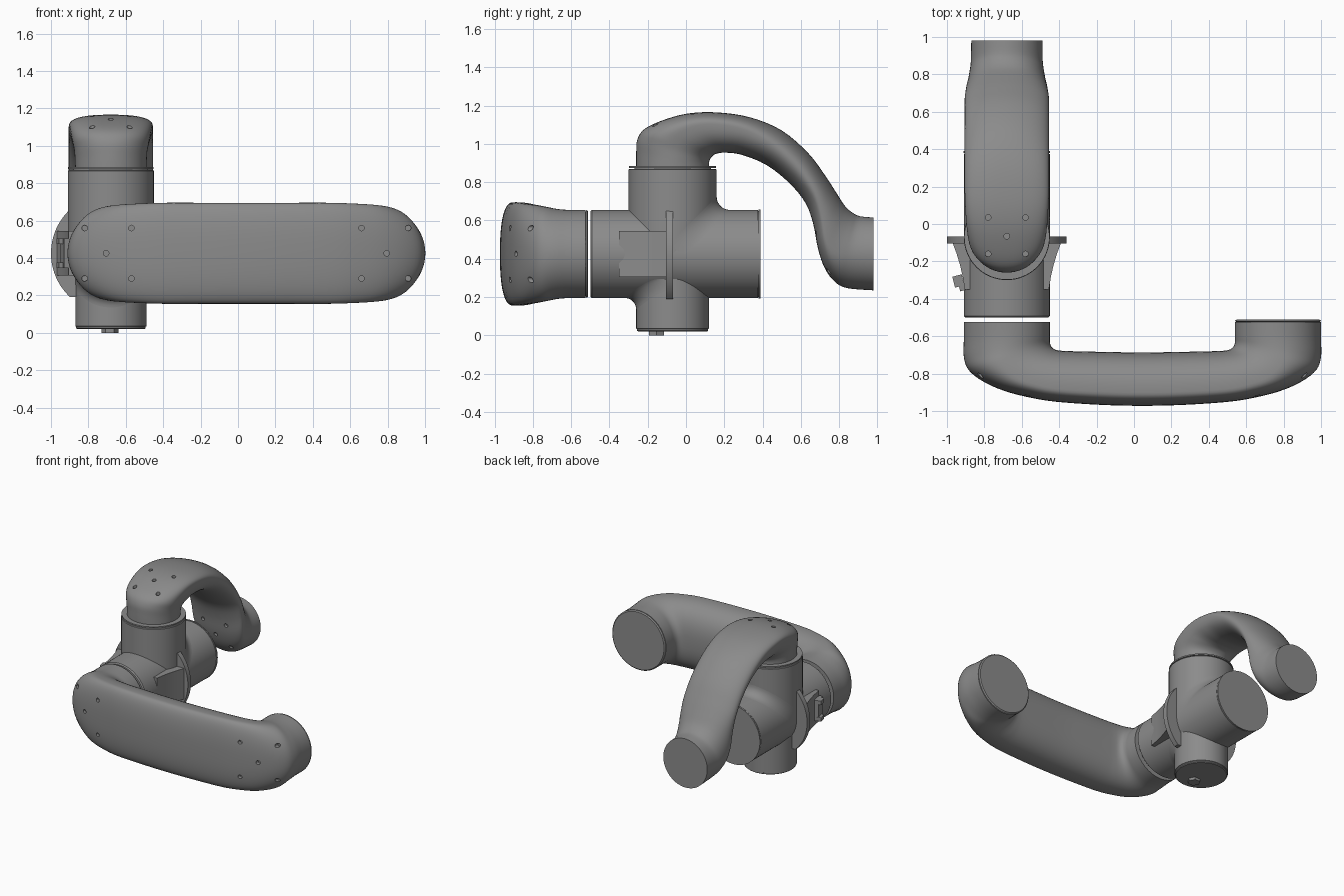
import bpy, bmesh, math
from math import sin, cos, pi, sqrt
from mathutils import Vector, Matrix
from mathutils.bvhtree import BVHTree

cube = bpy.data.objects.get("Cube")
if cube:
    bpy.data.objects.remove(cube, do_unlink=True)

GREY = (0.26, 0.26, 0.26, 1)
grey = bpy.data.materials.new("housing_grey")
grey.use_nodes = True
grey.diffuse_color = GREY
grey.node_tree.nodes["Principled BSDF"].inputs["Base Color"].default_value = GREY

JOINT = Vector((-0.68, -0.07, 0.425))   # crossing point of the joint axes
R, R_SMALL = 0.23, 0.19
TO_Y = Matrix.Rotation(-pi / 2, 4, 'X')  # turns the z axis onto +y


def finish(name, bm, weld=True):
    """Turn a bmesh into a smooth shaded grey object."""
    if weld:
        bmesh.ops.recalc_face_normals(bm, faces=bm.faces)
    mesh = bpy.data.meshes.new(name)
    bm.to_mesh(mesh)
    bm.free()
    obj = bpy.data.objects.new(name, mesh)
    bpy.context.collection.objects.link(obj)
    mesh.materials.append(grey)
    smooth(obj)
    return obj


def smooth(obj):
    bpy.ops.object.select_all(action='DESELECT')
    obj.select_set(True)
    bpy.context.view_layer.objects.active = obj
    bpy.ops.object.shade_smooth_by_angle(angle=math.radians(35))


def skin(bm, rings, closed=True, caps=True):
    """Bridge rows of points with quads."""
    rows = [[bm.verts.new(p) for p in ring] for ring in rings]
    count = len(rows[0])
    for a, b in zip(rows, rows[1:]):
        for i in range(count if closed else count - 1):
            j = (i + 1) % count
            bm.faces.new((a[i], a[j], b[j], b[i]))
    if caps:
        bm.faces.new(rows[0])
        bm.faces.new(rows[-1])


def lathe(name, profile, origin, turn=Matrix(), sides=64):
    """Revolve (radius, height) points about an axis through origin."""
    bm = bmesh.new()
    rings = []
    for r, h in profile:
        ring = [Vector((r * cos(2 * pi * i / sides), r * sin(2 * pi * i / sides), h))
                for i in range(sides)]
        rings.append([turn @ p + Vector(origin) for p in ring])
    skin(bm, rings)
    return finish(name, bm)


def spline_rows(rows, steps=4):
    """Smoothly interpolate every number between section rows."""
    out = []
    for i in range(len(rows) - 1):
        quad = [rows[max(i - 1, 0)], rows[i], rows[i + 1], rows[min(i + 2, len(rows) - 1)]]
        for s in range(steps):
            t = s / steps
            out.append([b + t * ((c - a) + t * ((2 * a - 5 * b + 4 * c - d)
                        + t * (3 * b - a - 3 * c + d))) / 2 for a, b, c, d in zip(*quad)])
    return out + [rows[-1]]


def loft(name, rows, place, sides=56):
    """Tube through sections: inner point, outer point, half width, fullness, squareness."""
    rings = []
    for iu, iv, ou, ov, half, full, square in spline_rows(rows):
        ring = []
        for k in range(sides):
            c, s = cos(2 * pi * k / sides), sin(2 * pi * k / sides)
            p = math.copysign(abs(c) ** (2 / square), c)
            q = math.copysign(abs(s) ** (2 / square), s)
            f = 1 - full + p * (full if p > 0 else 1 - full)
            ring.append(place(iu + (ou - iu) * f, iv + (ov - iv) * f, half * q))
        rings.append(ring)
    bm = bmesh.new()
    skin(bm, rings)
    return finish(name, bm)


def drill(obj, starts, direction):
    """Sink small round screw sockets where rays meet the surface."""
    bm = bmesh.new()
    bm.from_mesh(obj.data)
    tree = BVHTree.FromBMesh(bm)
    bm.free()
    direction = Vector(direction)
    turn = direction.to_track_quat('Z', 'Y').to_matrix().to_4x4()
    cut = bmesh.new()
    for start in starts:
        hit = tree.ray_cast(Vector(start), direction)[0]
        if hit:
            bmesh.ops.create_cone(cut, cap_ends=True, segments=16, radius1=0.015, radius2=0.015,
                                  depth=0.05, matrix=Matrix.Translation(hit) @ turn)
    cutter = finish("socket_cutter", cut)
    cutter.hide_render = True
    mod = obj.modifiers.new("sockets", 'BOOLEAN')
    mod.operation, mod.solver, mod.object = 'DIFFERENCE', 'EXACT', cutter
    bpy.context.view_layer.objects.active = obj
    bpy.ops.object.modifier_apply(modifier=mod.name)
    bpy.data.objects.remove(cutter, do_unlink=True)
    smooth(obj)


def fillet(name, r_vert, y_sign, z_sign, size):
    """Concave blend between the upright and the level cylinder."""
    rows = []
    for i in range(33):
        x = -r_vert * cos(pi * i / 32)
        wy, wz = sqrt(max(r_vert ** 2 - x * x, 0)), sqrt(max(R ** 2 - x * x, 0))
        rows.append([JOINT + Vector((x, y_sign * (wy + size * (1 - sin(a))),
                                     z_sign * (wz + size * (1 - cos(a)))))
                     for a in (pi / 2 * k / 8 for k in range(9))])
    bm = bmesh.new()
    skin(bm, rows, closed=False, caps=False)
    if y_sign * z_sign < 0:
        bmesh.ops.reverse_faces(bm, faces=bm.faces)
    # surface must look away from the joint
    bm.normal_update()
    face = bm.faces[len(bm.faces) // 2] if bm.faces.ensure_lookup_table() is None else None
    if face.normal.dot(face.calc_center_median() - JOINT) < 0:
        bmesh.ops.reverse_faces(bm, faces=bm.faces)
    return finish(name, bm, weld=False)


def prism(name, outline, depth, turn):
    """Extrude a flat outline by depth and turn it into place."""
    bm = bmesh.new()
    skin(bm, [[turn @ Vector((u, v, h)) for u, v in outline] for h in (0, depth)])
    return finish(name, bm)


def box(name, centre, size, angle=0):
    bm = bmesh.new()
    bmesh.ops.create_cube(bm, size=1, matrix=Matrix.Translation(centre)
                          @ Matrix.Rotation(angle, 4, 'Z') @ Matrix.Diagonal((*size, 1)))
    return finish(name, bm)


# Front link: U-shaped tube, symmetric about its own middle
MID = 0.045
half_link = [
    (-.495, -.525, -.955, -.525, .23, .5, 2),
    (-.495, -.60, -.955, -.62, .23, .5, 2),
    (-.495, -.63, -.955, -.71, .235, .48, 2),
    (-.49, -.65, -.93, -.78, .245, .42, 2.1),
    (-.48, -.663, -.855, -.84, .254, .36, 2.2),
    (-.465, -.672, -.745, -.89, .261, .3, 2.4),
    (-.44, -.677, -.615, -.925, .266, .27, 2.5),
    (-.385, -.68, -.465, -.95, .27, .25, 2.5),
    (-.2, -.684, -.22, -.967, .27, .25, 2.5),
]
middle = [(0, -.687, 0, -.972, .27, .25, 2.5)]
other_half = [(-a, b, -c, *rest) for a, b, c, *rest in reversed(half_link)]
front_link = loft("front_link", half_link + middle + other_half,
                  lambda u, v, w: Vector((u + MID, v, JOINT.z + w)))
pattern = [(-.865, .135), (-.865, -.135), (-.615, .135), (-.615, -.135), (-.75, 0)]
drill(front_link, [(MID + s * x, -2, JOINT.z + z) for x, z in pattern for s in (1, -1)], (0, 1, 0))

# Coupling ring on the free end of the front link
lathe("link_end_ring", [(.21, 0), (.21, .006), (.222, .006), (.23, .012), (.222, .019)],
      (MID + .725, -.53, JOINT.z), TO_Y)

# Upper arm: S-shaped tube from the joint's top to the rear
arm_rows = [
    (.12, .88, -.26, .88, .19, .5, 2),
    (.12, .9, -.26, .95, .192, .5, 2),
    (.125, .918, -.255, 1.02, .195, .48, 2.1),
    (.135, .933, -.22, 1.075, .203, .42, 2.3),
    (.15, .945, -.13, 1.12, .212, .35, 2.5),
    (.175, .952, 0, 1.157, .22, .3, 2.5),
    (.21, .954, .15, 1.165, .225, .3, 2.5),
    (.29, .943, .33, 1.14, .225, .35, 2.3),
    (.42, .89, .5, 1.07, .225, .45, 2),
    (.54, .795, .64, .95, .225, .5, 2),
    (.625, .69, .73, .83, .225, .55, 2),
    (.665, .58, .785, .745, .22, .62, 2.2),
    (.69, .45, .82, .69, .215, .67, 2.4),
    (.725, .35, .845, .66, .207, .65, 2.4),
    (.775, .282, .875, .637, .199, .58, 2.2),
    (.84, .247, .91, .622, .192, .52, 2),
    (.98, .235, .98, .615, .19, .5, 2),
]
upper_arm = loft("upper_arm", arm_rows, lambda u, v, w: Vector((JOINT.x + w, u, v)))
spots = [(s * .1, d) for s in (1, -1) for d in (.105, -.09)] + [(0, .005)]
drill(upper_arm, [(JOINT.x + x, JOINT.y + d, 2) for x, d in spots], (0, 0, -1))
drill(upper_arm, [(JOINT.x + x, .45, JOINT.z + d) for x, d in spots], (0, 1, 0))

# Joint body: level barrel, upper and lower upright barrels
lathe("level_barrel", [(.222, -.43), (.23, -.422), (R, .445), (.225, .445), (.225, .45),
                       (.232, .45), (.232, .46)], JOINT, TO_Y)
lathe("upper_barrel", [(R, 0), (R, .44), (.226, .445), (.2, .445), (.2, .45),
                       (.228, .45), (.228, .46)], JOINT)
lathe("lower_barrel", [(.18, -.405), (.186, -.4), (.186, -.392), (R_SMALL, -.39),
                       (R_SMALL, 0)], JOINT)
lathe("bottom_plug", [(.045, 0), (.045, .03)], (-.685, -.155, 0), sides=6)
fillet("rear_top_blend", R, 1, 1, .07)
fillet("front_bottom_blend", R_SMALL, -1, -1, .06)

# Mounting flange: disc trimmed flat above and below
span = math.asin(.235 / .32)
arc = [span * (k / 12 - 1) for k in range(25)]
outline = [(.32 * cos(a + turn), .32 * sin(a + turn)) for turn in (0, pi) for a in arc]
prism("mounting_flange", outline, .038,
      Matrix.Translation((JOINT.x, -.105, JOINT.z)) @ Matrix.Rotation(-pi / 2, 4, 'X'))

# Flared gussets behind the flange, one on each side
flare = [(.225, -.35), (.236, -.28), (.25, -.22), (.268, -.16), (.29, -.1), (.18, -.1), (.18, -.35)]
for side, label in ((1, "left"), (-1, "right")):
    prism(label + "_gusset", [(side * u, v) for u, v in flare], .24,
          Matrix.Translation((JOINT.x, 0, JOINT.z - .12)))

# Cable clip on the right side
box("clip_plate", (-.925, -.315, JOINT.z), (.03, .085, .16), .25)
for s in (1, -1):
    box("clip_ear", (-.94, -.305, JOINT.z + s * .065), (.05, .06, .03), .25)
